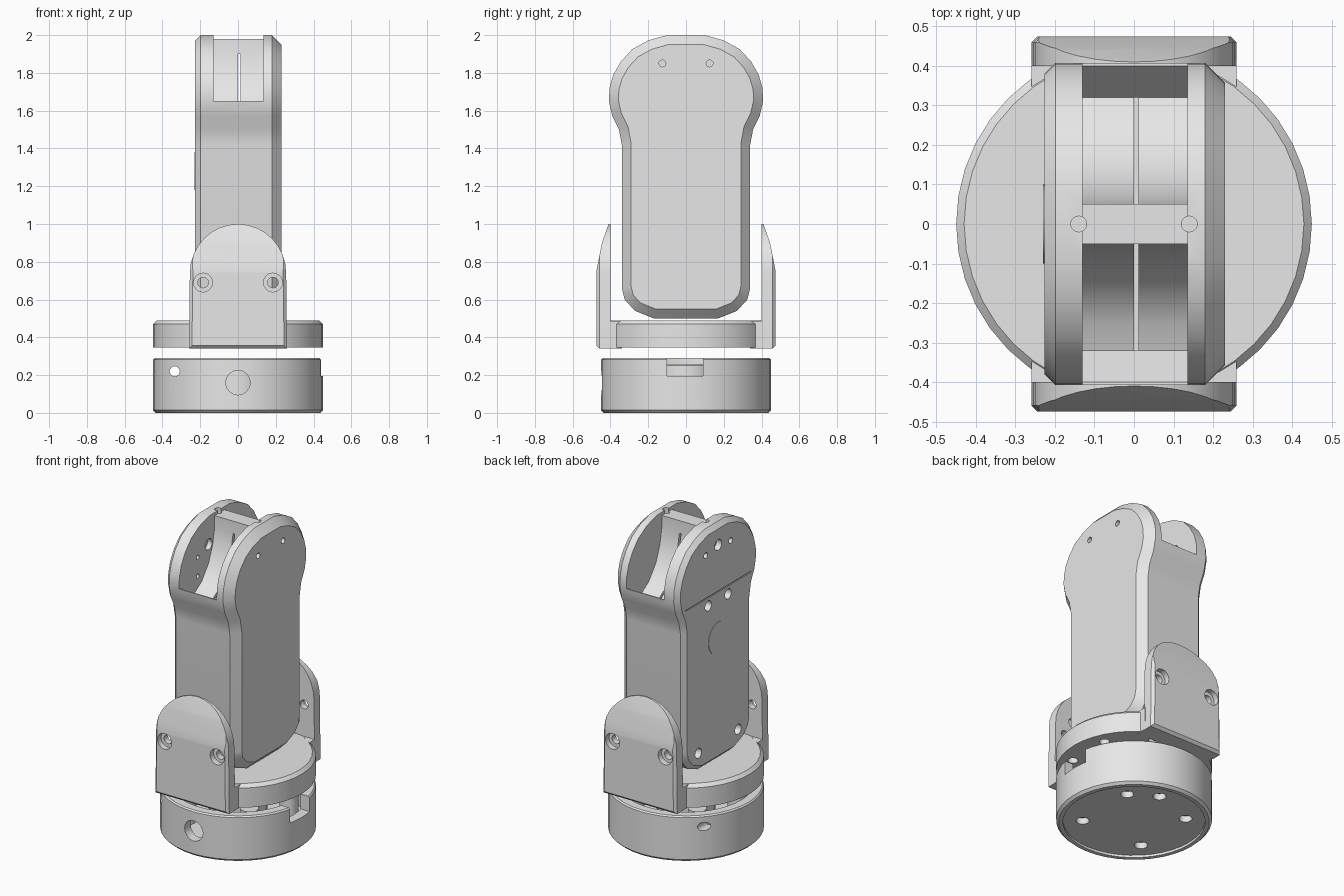
import bpy, bmesh, math

old = bpy.data.objects.get("Cube")
if old:
    bpy.data.objects.remove(old, do_unlink=True)

grey = bpy.data.materials.new("plain grey")
grey.use_nodes = True
grey.diffuse_color = (0.8, 0.8, 0.8, 1)
for node in grey.node_tree.nodes:
    if node.type == 'BSDF_PRINCIPLED':
        node.inputs["Base Color"].default_value = (0.8, 0.8, 0.8, 1)

AXES = {"X": 0, "Y": 1, "Z": 2}
parts = []


def place(axis, u, v, w):
    return {"X": (w, u, v), "Y": (u, w, v), "Z": (u, v, w)}[axis]


def prism(name, axis, outline, low, high, bevel_low=0, bevel_high=0):
    """Extrude a 2D outline along an axis, with optional chamfered ends."""
    bm = bmesh.new()
    rings = [[bm.verts.new(place(axis, u, v, w)) for u, v in outline] for w in (low, high)]
    count = len(outline)
    for ring in rings:
        bm.faces.new(ring)
    for i in range(count):
        j = (i + 1) % count
        bm.faces.new((rings[0][i], rings[0][j], rings[1][j], rings[1][i]))
    bmesh.ops.recalc_face_normals(bm, faces=bm.faces)
    k = AXES[axis]
    for level, size in ((low, bevel_low), (high, bevel_high)):
        if size:
            edges = [e for e in bm.edges if all(abs(v.co[k] - level) < 1e-5 for v in e.verts)]
            bmesh.ops.bevel(bm, geom=edges, offset=size, segments=1, profile=0.5, affect='EDGES')
    mesh = bpy.data.meshes.new(name)
    bm.to_mesh(mesh)
    bm.free()
    mesh.materials.append(grey)
    obj = bpy.data.objects.new(name, mesh)
    bpy.context.scene.collection.objects.link(obj)
    return obj


def cylinder(name, axis, u, v, r, low, high, sides=20, **bevels):
    ring = [(u + r * math.cos(2 * math.pi * i / sides), v + r * math.sin(2 * math.pi * i / sides))
            for i in range(sides)]
    return prism(name, axis, ring, low, high, **bevels)


def hole(axis, u, v, r, low, high, sides=16):
    return cylinder("cutter", axis, u, v, r, low, high, sides)


def block(axis, u0, u1, v0, v1, low, high):
    return prism("cutter", axis, [(u0, v0), (u1, v0), (u1, v1), (u0, v1)], low, high)


def cut(obj, cutters):
    """Subtract the cutters, bake the result and delete them."""
    for c in cutters:
        c.hide_render = True
        mod = obj.modifiers.new("cut", 'BOOLEAN')
        mod.operation = 'DIFFERENCE'
        mod.solver = 'EXACT'
        mod.object = c
    bpy.context.view_layer.update()
    graph = bpy.context.evaluated_depsgraph_get()
    mesh = bpy.data.meshes.new_from_object(obj.evaluated_get(graph))
    obj.modifiers.clear()
    obj.data = mesh
    for c in cutters:
        bpy.data.objects.remove(c, do_unlink=True)


# Base cup with floor screws, cable hole and notch
base = cylinder("base_cup", "Z", 0, 0, 0.45, 0, 0.29, 40, bevel_low=0.015, bevel_high=0.008)
screws = [(sx * 0.22, sy * 0.2) for sx in (-1, 1) for sy in (-1, 1)] + [(0.06, 0.3)]
cut(base, [hole("Z", 0, 0, 0.39, 0.07, 0.4, 40),
           hole("Z", 0, 0, 0.41, -0.1, 0.015, 40),
           hole("Y", 0, 0.16, 0.065, -0.6, -0.2),
           hole("Y", -0.335, 0.22, 0.027, -0.6, 0.6),
           block("X", -0.1, 0.09, 0.195, 0.4, 0.3, 0.6)]
    + [hole("Z", x, y, 0.038, -0.1, 0.055) for x, y in screws])
parts.append(base)

# Posts and motor inside the base
for x, y in screws[:4]:
    parts.append(cylinder("base_post", "Z", x, y, 0.055, 0.06, 0.27, 16))
parts.append(cylinder("turn_motor", "Z", 0, 0, 0.17, 0.06, 0.26, 32, bevel_high=0.01))

# Turntable with recessed, drilled underside
table = cylinder("turntable", "Z", 0, 0, 0.45, 0.345, 0.49, 40, bevel_high=0.02)
cut(table, [hole("Z", 0, 0, 0.3, 0.2, 0.4, 32)]
    + [hole("Z", 0.37 * math.cos(a), 0.37 * math.sin(a), 0.03, 0.2, 0.39)
       for a in [math.radians(22.5 + 45 * i) for i in range(8)]])
parts.append(table)

# Two upright ears that carry the shoulder
arch = [(0.255 * math.cos(math.pi * i / 16), 0.74 + 0.26 * math.sin(math.pi * i / 16))
        for i in range(17)]
ear_outline = arch + [(-0.26, 0.34), (0.26, 0.34)]
for s, side in ((-1, "front"), (1, "back")):
    inner, outer = s * 0.4, s * 0.475
    ear = prism(side + "_ear", "Y", ear_outline, inner, outer, bevel_high=0.016)
    taper = [(0.478, 0.73), (0.465, 0.8), (0.445, 0.9), (0.41, 1.0), (0.4, 1.1), (0.6, 1.1), (0.6, 0.73)]
    cutters = [prism("cutter", "X", [(s * y, z) for y, z in taper], -0.5, 0.5)]
    for m in (-1, 1):
        cutters += [hole("Y", m * 0.185, 0.69, 0.05, s * 0.44, s * 0.6),
                    hole("Y", m * 0.185, 0.69, 0.028, s * 0.3, s * 0.6)]
        cutters += [hole("Y", m * 0.12, z, 0.035, s * 0.3, s * 0.43) for z in (0.59, 0.79)]
    cut(ear, cutters)
    parts.append(ear)
    foot = block("Y", -0.26, 0.26, 0.342, 0.487, s * 0.34, s * 0.41)
    foot.name = side + "_ear_foot"
    parts.append(foot)

# Arm body: rounded foot, narrow shank and wide round head
half = [(0.17, 0.5), (0.27, 0.54), (0.325, 0.6), (0.34, 0.66), (0.34, 1.42), (0.355, 1.5),
        (0.39, 1.57), (0.408, 1.65), (0.405, 1.72), (0.385, 1.79), (0.345, 1.86),
        (0.285, 1.925), (0.2, 1.972), (0.1, 2.0)]
arm = prism("arm", "X", half + [(-y, z) for y, z in reversed(half)], -0.227, 0.23,
            bevel_low=0.028, bevel_high=0.05)
pocket = [(0.05, 2.1), (0.05, 1.9), (0.07, 1.8), (0.11, 1.7), (0.18, 1.61), (0.25, 1.565),
          (0.32, 1.54), (0.4, 1.65), (0.6, 1.65), (0.6, 2.1)]
cutters = [prism("cutter", "X", [(s * y, z) for y, z in pocket], -0.13, 0.135) for s in (-1, 1)]
# Top of the head trimmed over the crossbar, and the seam between the halves
cutters.append(block("X", -0.06, 0.06, 1.98, 2.1, -0.13, 0.135))
cutters.append(block("Y", 0, 0.012, 1.5, 1.9, -0.32, 0.32))
for m in (-1, 1):
    cutters += [hole("Z", m * 0.14, 0, 0.02, 1.9, 2.1),
                hole("X", m * 0.125, 1.85, 0.018, 0.18, 0.3),
                hole("X", m * 0.125, 1.85, 0.018, -0.3, -0.18),
                hole("X", m * 0.1, 1.52, 0.032, -0.3, -0.18),
                hole("X", m * 0.2, 0.62, 0.032, -0.3, -0.18),
                hole("X", m * 0.11, 1.82, 0.035, -0.16, -0.1),
                hole("X", m * 0.22, 1.78, 0.014, -0.16, -0.1),
                hole("X", m * 0.22, 1.66, 0.014, -0.16, -0.1)]
cutters.append(hole("X", 0, 1.87, 0.035, -0.3, -0.19))
cutters.append(block("X", -0.33, 0.33, 1.57, 1.577, -0.3, -0.222))
cut(arm, cutters)
parts.append(arm)

# Shallow round cover on the plain side panel
parts.append(cylinder("panel_cover", "X", 0, 1.28, 0.1, -0.23, -0.224, 32))

# Smooth the curves and keep the edges sharp
bpy.ops.object.select_all(action='DESELECT')
for obj in parts:
    obj.select_set(True)
bpy.context.view_layer.objects.active = arm
bpy.ops.object.shade_smooth_by_angle(angle=math.radians(28))
